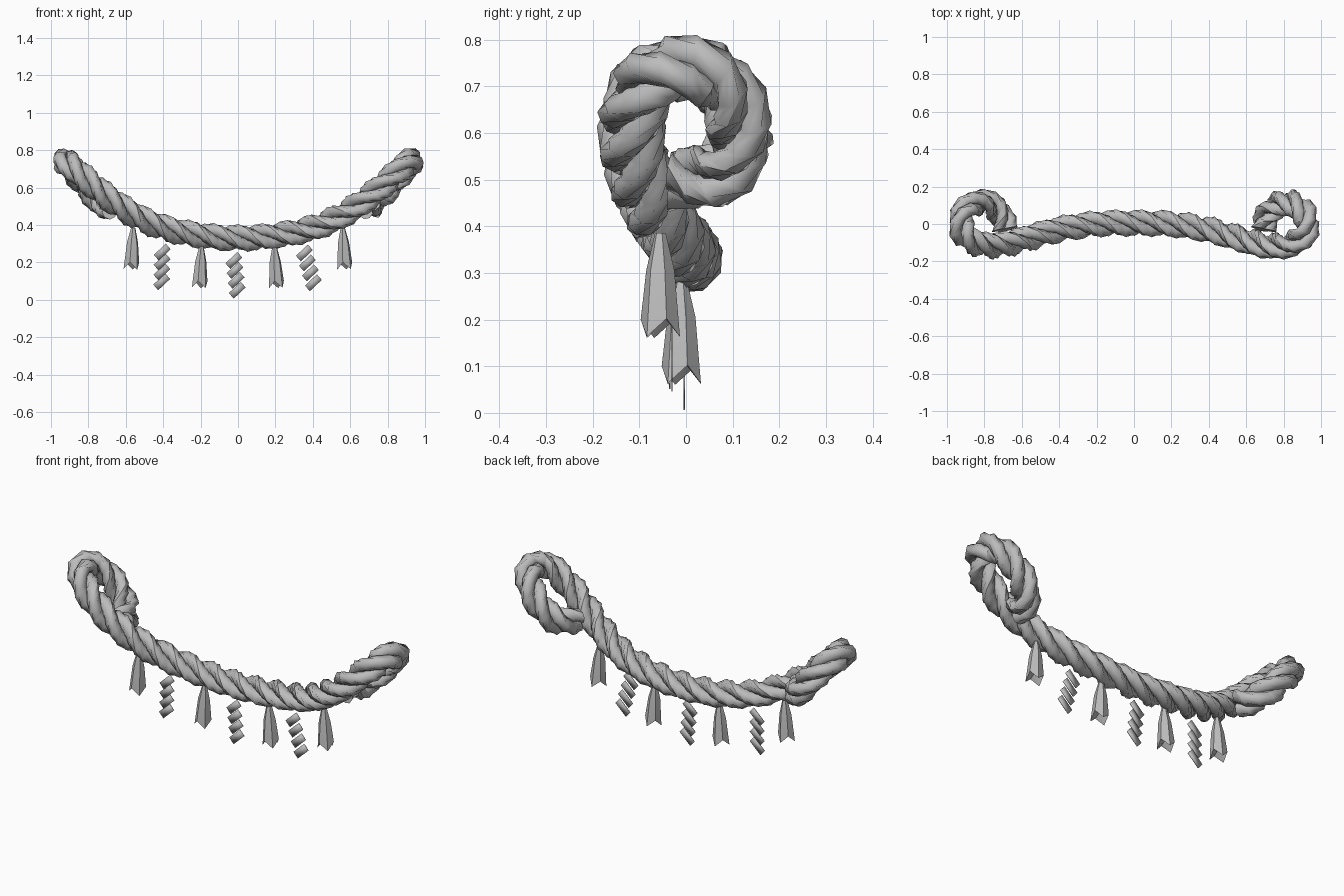
import bpy, bmesh, math
from mathutils import Vector, Matrix

cube = bpy.data.objects.get("Cube")
if cube:
    bpy.data.objects.remove(cube, do_unlink=True)

grey = bpy.data.materials.new("plain_grey")
grey.use_nodes = True
COLOUR = (0.5, 0.5, 0.5, 1)
grey.diffuse_color = COLOUR
grey.node_tree.nodes["Principled BSDF"].inputs["Base Color"].default_value = COLOUR


def finish(bm, name, angle=40):
    bmesh.ops.recalc_face_normals(bm, faces=bm.faces)
    mesh = bpy.data.meshes.new(name)
    bm.to_mesh(mesh)
    bm.free()
    mesh.materials.append(grey)
    obj = bpy.data.objects.new(name, mesh)
    bpy.context.collection.objects.link(obj)
    bpy.ops.object.select_all(action='DESELECT')
    obj.select_set(True)
    bpy.context.view_layer.objects.active = obj
    bpy.ops.object.shade_smooth_by_angle(angle=math.radians(angle))
    return obj


def bridge(bm, a, b):
    for i in range(len(a)):
        j = (i + 1) % len(a)
        bm.faces.new((a[i], a[j], b[j], b[i]))


def catmull(p, t):
    i = min(int(t), len(p) - 2)
    f = t - i
    a, b, c, d = p[max(i - 1, 0)], p[i], p[i + 1], p[min(i + 2, len(p) - 1)]
    return 0.5 * (2 * b + (c - a) * f + (2 * a - 5 * b + 4 * c - d) * f ** 2
                  + (3 * b - a - 3 * c + d) * f ** 3)


# Rope centreline: one half from the middle to the curled end, then mirrored
half = [Vector(p) for p in (
    (0, .005, .33), (.2, 0, .343), (.4, -.03, .385), (.56, -.075, .455),
    (.7, -.112, .55), (.82, -.112, .652), (.9, -.07, .725), (.927, 0, .74),
    (.9, .075, .71), (.82, .117, .615), (.74, .085, .525), (.70, .02, .50),
    (.69, -.03, .505))]
path = [Vector((-p.x, p.y, p.z)) for p in reversed(half[1:])] + half

# Resample the centreline at equal steps
fine = [catmull(path, (len(path) - 1) * k / 1500) for k in range(1501)]
lengths = [0]
for a, b in zip(fine, fine[1:]):
    lengths.append(lengths[-1] + (b - a).length)
SEGS = 68
points, k = [], 0
for s in range(SEGS + 1):
    while k < 1500 and lengths[k] < lengths[-1] * s / SEGS:
        k += 1
    points.append(fine[k])

# Frames carried along the centreline without spin
frames = []
side = Vector((0, 1, 0))
for s in range(SEGS + 1):
    tangent = (points[min(s + 1, SEGS)] - points[max(s - 1, 0)]).normalized()
    side = (side - tangent * side.dot(tangent)).normalized()
    frames.append((side.copy(), tangent.cross(side)))

# Three strands twisted about the centreline
TURNS, OFFSET, RADIUS, SIDES = 8, .036, .040, 8
for strand in range(3):
    bm = bmesh.new()
    rings = []
    for s in range(SEGS + 1):
        u, v = frames[s]
        turn = math.tau * (TURNS * s / SEGS + strand / 3)
        ring = []
        for i in range(SIDES):
            a = turn + math.tau * i / SIDES
            y = OFFSET * math.cos(turn) + RADIUS * math.cos(a)
            z = OFFSET * math.sin(turn) + RADIUS * math.sin(a)
            ring.append(bm.verts.new(points[s] + u * y + v * z))
        rings.append(ring)
    for a, b in zip(rings, rings[1:]):
        bridge(bm, a, b)
    bm.faces.new(rings[0])
    bm.faces.new(rings[-1])
    finish(bm, f"rope_strand_{strand + 1}", 50)


# Flared tassels with a jagged lower rim
def tassel(name, x, y, top, lean):
    bm = bmesh.new()
    rings = []
    for drop, radius, jag in ((0, .012, 0), (.08, .031, 0), (.185, .043, .038)):
        ring = []
        for i in range(6):
            a = math.tau * (i + .3) / 6
            z = -drop - (jag if i % 2 else 0)
            ring.append(bm.verts.new((radius * math.cos(a), radius * math.sin(a), z)))
        rings.append(ring)
    bridge(bm, rings[0], rings[1])
    bridge(bm, rings[1], rings[2])
    bm.faces.new(rings[0])
    hollow = bm.verts.new((0, 0, -.17))
    for i in range(6):
        bm.faces.new((rings[2][i], rings[2][(i + 1) % 6], hollow))
    bm.transform(Matrix.Translation((x, y, top)) @ Matrix.Rotation(lean, 4, 'Y'))
    finish(bm, name)


for sign, word in ((-1, "right"), (1, "left")):
    tassel(f"outer_tassel_{word}", sign * .56, -.055, .385, -sign * .05)
    tassel(f"inner_tassel_{word}", sign * .195, -.01, .285, -sign * .05)


# Folded paper streamers: a stack of slanted thin plates
def streamer(name, x, y, top, drift):
    bm = bmesh.new()
    u, v = Vector((.064, 0, .06)), Vector((-.026, 0, .03))
    for i in range(4):
        c = Vector((x + drift * i, y, top - .045 - .053 * i))
        corners = (-u - v, u - v, u + v, v - u)
        bm.faces.new([bm.verts.new(c + p / 2) for p in corners])
    obj = finish(bm, name)
    solid = obj.modifiers.new("thickness", 'SOLIDIFY')
    solid.thickness = .003
    solid.offset = 0


streamer("streamer_right", -.405, -.035, .30, -.001)
streamer("streamer_middle", -.022, -.004, .255, .006)
streamer("streamer_left", .355, -.03, .295, .016)
